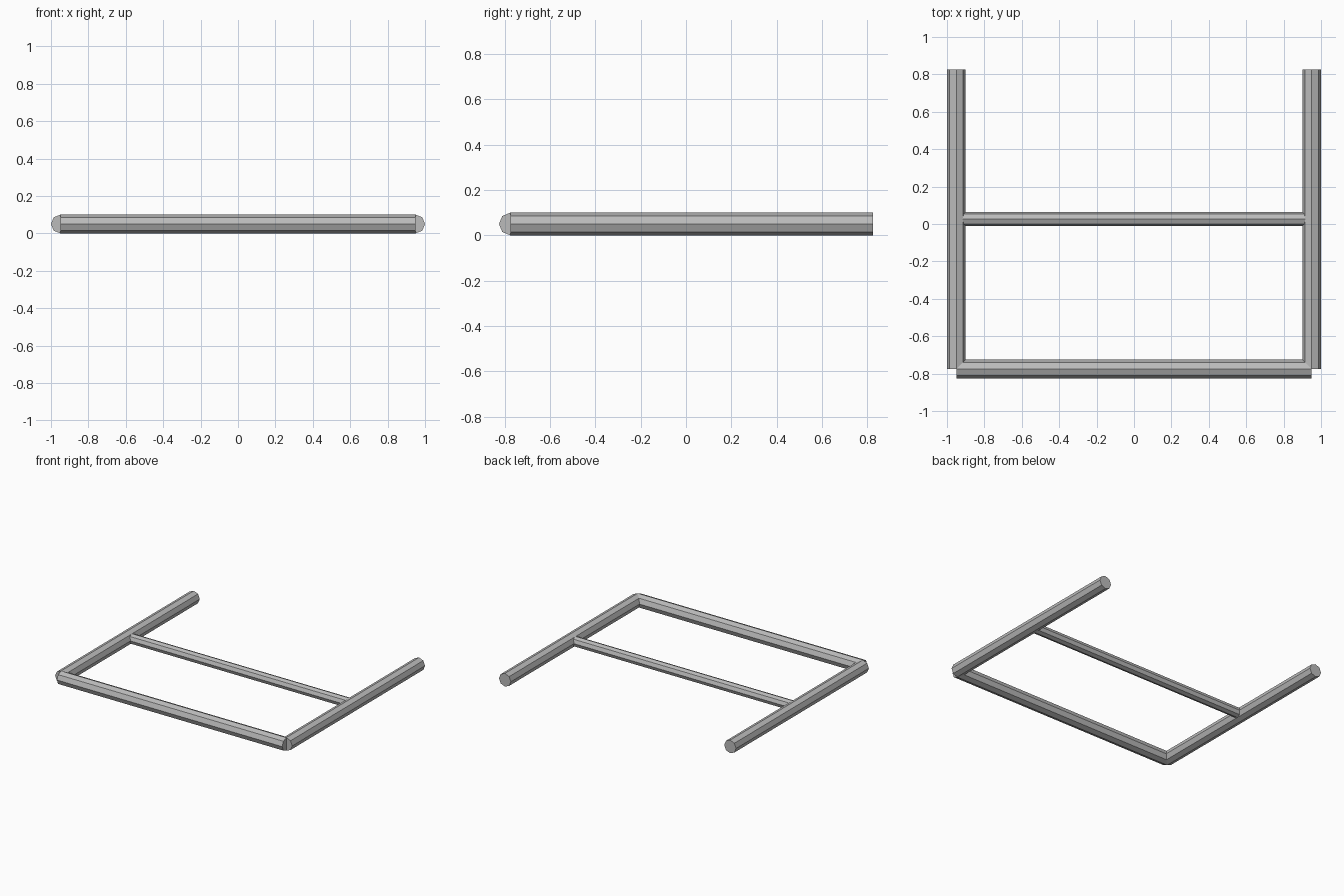
import bpy
import bmesh
import math
from mathutils import Matrix, Vector

if "Cube" in bpy.data.objects:
    bpy.data.objects.remove(bpy.data.objects["Cube"])

grey = bpy.data.materials.new("metal grey")
grey.diffuse_color = (0.5, 0.5, 0.5, 1)
grey.use_nodes = True
grey.node_tree.nodes["Principled BSDF"].inputs["Base Color"].default_value = grey.diffuse_color


def tube(name, start, end, radius):
    """Capped octagonal tube with its corners on the main axes."""
    a, b = Vector(start), Vector(end)
    axis = b - a
    bm = bmesh.new()
    bmesh.ops.create_cone(bm, cap_ends=True, segments=8,
                          radius1=radius, radius2=radius, depth=axis.length)
    turn = Matrix.Rotation(math.pi / 2, 4, 'Y' if abs(axis.x) > abs(axis.y) else 'X')
    bm.transform(Matrix.Translation((a + b) / 2) @ turn)
    mesh = bpy.data.meshes.new(name)
    bm.to_mesh(mesh)
    bm.free()
    mesh.materials.append(grey)
    bpy.context.collection.objects.link(bpy.data.objects.new(name, mesh))


R = 0.05          # main tube radius
X = 1 - R         # side rail centre line
FRONT, BACK = -0.775, 0.825

# Side rails
for side, label in ((-1, "left"), (1, "right")):
    tube(label + "_rail", (side * X, FRONT, R), (side * X, BACK, R), R)

# Front rail joining the two sides
tube("front_rail", (-X, FRONT, R), (X, FRONT, R), R)

# Thinner crossbar near the middle
tube("crossbar", (-X, 0.027, R), (X, 0.027, R), 0.0375)
